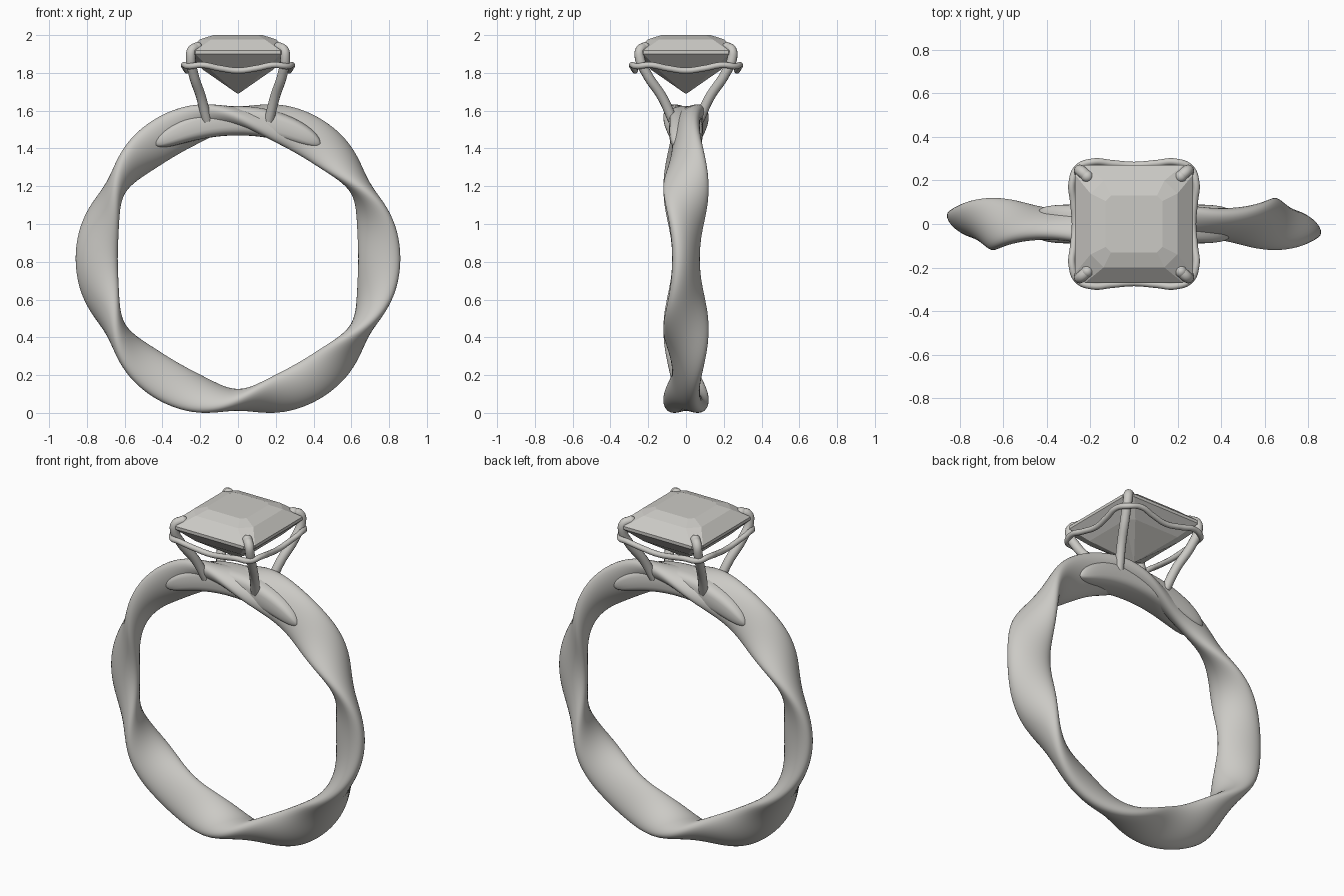
import bpy, bmesh, math
from math import sin, cos, pi, radians
from mathutils import Vector

if "Cube" in bpy.data.objects:
    bpy.data.objects.remove(bpy.data.objects["Cube"], do_unlink=True)

CENTRE_Z = 0.817

metal = bpy.data.materials.new("pale warm grey")
metal.use_nodes = True
colour = (0.6, 0.59, 0.56, 1)
metal.diffuse_color = colour
metal.node_tree.nodes["Principled BSDF"].inputs["Base Color"].default_value = colour


def loft(name, rings, closed=False, smooth=True):
    """Skin a list of equal-length point rings; open lofts get end caps."""
    bm = bmesh.new()
    rows = [[bm.verts.new(p) for p in ring] for ring in rings]
    n = len(rows[0])
    for i in range(len(rows) if closed else len(rows) - 1):
        a, b = rows[i], rows[(i + 1) % len(rows)]
        for j in range(n):
            k = (j + 1) % n
            bm.faces.new((a[j], a[k], b[k], b[j]))
    if not closed:
        bm.faces.new(rows[0])
        bm.faces.new(rows[-1])
    bmesh.ops.recalc_face_normals(bm, faces=bm.faces)
    mesh = bpy.data.meshes.new(name)
    bm.to_mesh(mesh)
    bm.free()
    mesh.materials.append(metal)
    for p in mesh.polygons:
        p.use_smooth = smooth
    ob = bpy.data.objects.new(name, mesh)
    bpy.context.collection.objects.link(ob)
    return ob


def around(theta, r, y):
    """Point at radius r on the finger circle, offset y along its axis."""
    return Vector((r * cos(theta), y, CENTRE_Z + r * sin(theta)))


def wire(name, points, radius, closed=False):
    """Round wire through the points, turned into a mesh."""
    cu = bpy.data.curves.new(name, "CURVE")
    cu.dimensions = "3D"
    cu.bevel_depth = radius
    cu.bevel_resolution = 4
    cu.resolution_u = 10
    cu.use_fill_caps = True
    sp = cu.splines.new("BEZIER")
    sp.bezier_points.add(len(points) - 1)
    for bp, p in zip(sp.bezier_points, points):
        bp.co = p
        bp.handle_left_type = bp.handle_right_type = "AUTO"
    sp.use_cyclic_u = closed
    cu.materials.append(metal)
    ob = bpy.data.objects.new(name, cu)
    bpy.context.collection.objects.link(ob)
    bpy.ops.object.select_all(action="DESELECT")
    ob.select_set(True)
    bpy.context.view_layer.objects.active = ob
    bpy.ops.object.convert(target="MESH")
    bpy.ops.object.shade_smooth_by_angle(angle=radians(50))


# Band: a flat oval section that rocks back and forth six times round the loop
rings = []
for i in range(192):
    t = 2 * pi * i / 192
    tilt = radians(-90 + 65 * cos(3 * t))
    ring = []
    for j in range(36):
        s = 2 * pi * j / 36
        u, v = 0.12 * cos(s), 0.058 * sin(s)
        ring.append(around(t, 0.748 + u * cos(tilt) - v * sin(tilt),
                           u * sin(tilt) + v * cos(tilt)))
    rings.append(ring)
loft("twisted_band", rings, closed=True)

# Shoulder bar: rounded bar hugging the top of the band under the setting
rings = []
for i in range(41):
    u = -cos(pi * i / 40)
    k = max(0.15, (1 - u ** 8) ** 0.5)
    t = radians(90 - 36 * u)
    mid, half = 0.73 + 0.012 * u * u, (0.078 - 0.03 * u * u) * k
    ring = []
    for j in range(28):
        s = 2 * pi * j / 28
        c, d = cos(s), sin(s)
        ring.append(around(t, mid + half * math.copysign(abs(c) ** 0.6, c),
                           0.09 * (0.6 + 0.4 * k) * math.copysign(abs(d) ** 0.6, d)))
    rings.append(ring)
loft("shoulder_bar", rings)

# Gem: step-cut square with clipped corners
def clipped_square(h, clip, z):
    corners = []
    for sx, sy in ((1, 1), (-1, 1), (-1, -1), (1, -1)):
        pair = [Vector((sx * h, sy * (h - clip), z)), Vector((sx * (h - clip), sy * h, z))]
        corners += pair if sx * sy > 0 else pair[::-1]
    return corners

loft("gem", [clipped_square(*level) for level in (
    (0.003, 0.001, 1.69), (0.19, 0.04, 1.82), (0.27, 0.045, 1.9), (0.27, 0.045, 1.918),
    (0.2, 0.06, 1.978), (0.13, 0.025, 2.0))], smooth=False)

# Prongs: four claws rising from the band and folding over the gem corners
for sx, side in ((1, "left"), (-1, "right")):
    for sy, end in ((-1, "front"), (1, "back")):
        path = [(0.165, 0.07, 1.55), (0.195, 0.125, 1.67), (0.235, 0.205, 1.79),
                (0.25, 0.245, 1.88), (0.242, 0.242, 1.922), (0.215, 0.218, 1.935)]
        path = [(sx * x, sy * y, z) for x, y, z in path]
        wire(f"{end}_{side}_prong", path, 0.026)
        bpy.ops.mesh.primitive_uv_sphere_add(segments=16, ring_count=10, radius=0.028,
                                             location=path[-1])
        tip = bpy.context.object
        tip.name = f"{end}_{side}_prong_tip"
        tip.data.materials.append(metal)
        bpy.ops.object.shade_smooth()

# Gallery rail: wavy wire around the prongs, dipping in the middle of each side
side_path = [(0, 0.27, 1.812), (0.1, 0.278, 1.825), (0.19, 0.285, 1.842),
             (0.258, 0.258, 1.835), (0.285, 0.19, 1.842), (0.278, 0.1, 1.825)]
rail = []
for q in range(4):
    c, s = round(cos(-q * pi / 2)), round(sin(-q * pi / 2))
    rail += [(x * c - y * s, x * s + y * c, z) for x, y, z in side_path]
wire("gallery_rail", rail, 0.016, closed=True)
